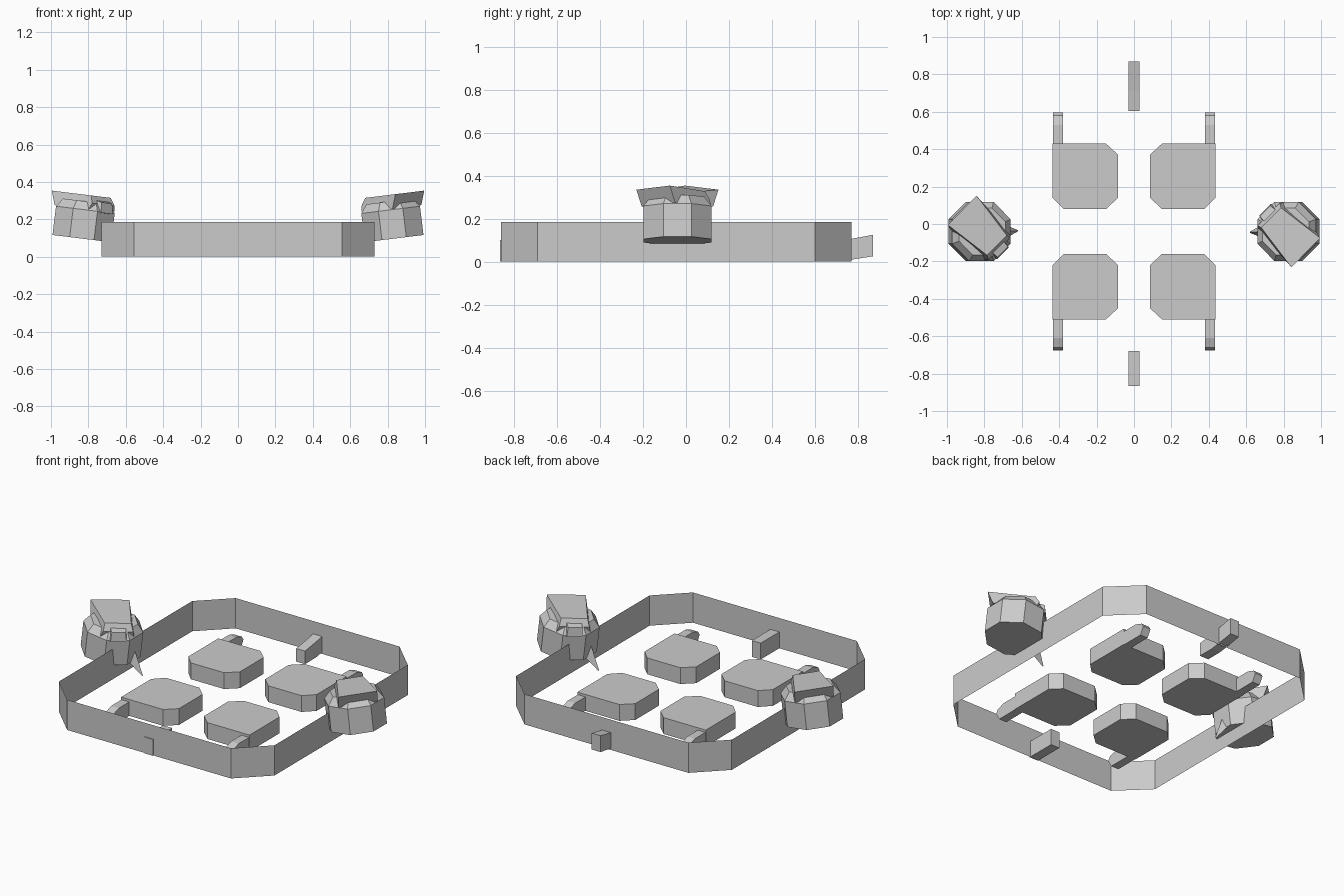
import bpy, bmesh, math
from mathutils import Matrix, Vector

cube = bpy.data.objects.get("Cube")
if cube:
    bpy.data.objects.remove(cube, do_unlink=True)

grey = bpy.data.materials.new("plain grey")
grey.use_nodes = True
grey.diffuse_color = (0.6, 0.6, 0.6, 1)
grey.node_tree.nodes["Principled BSDF"].inputs["Base Color"].default_value = (0.6, 0.6, 0.6, 1)

CENTRE_Y = -0.04


def make(name, rings, matrix=Matrix(), caps=True):
    """Join equal-length rings of points into a flat-shaded skin."""
    bm = bmesh.new()
    loops = [[bm.verts.new(matrix @ Vector(p)) for p in ring] for ring in rings]
    n = len(loops[0])
    for a, b in zip(loops, loops[1:]):
        for i in range(n):
            j = (i + 1) % n
            bm.faces.new((a[i], a[j], b[j], b[i]))
    if caps:
        bm.faces.new(loops[0][::-1])
        bm.faces.new(loops[-1])
    bmesh.ops.recalc_face_normals(bm, faces=bm.faces)
    mesh = bpy.data.meshes.new(name)
    bm.to_mesh(mesh)
    bm.free()
    mesh.materials.append(grey)
    obj = bpy.data.objects.new(name, mesh)
    bpy.context.collection.objects.link(obj)
    return obj


def slab(name, outline, z0, z1, caps=True):
    return make(name, [[(x, y, z) for x, y in outline] for z in (z0, z1)], caps=caps)


def side_profile(name, profile, x0, x1):
    return make(name, [[(x, y, z) for y, z in profile] for x in (x0, x1)])


# Thin open boundary wall with cut corners
quarter = [(0.73, 0.645), (0.555, 0.815)]
outline = []
for sx, sy in ((1, 1), (-1, 1), (-1, -1), (1, -1)):
    points = quarter if sx * sy > 0 else quarter[::-1]
    outline += [(sx * x, sy * y - 0.045) for x, y in points]
slab("boundary_wall", outline, 0, 0.185, caps=False)

# Four pads, each with a drooping arm along its outer edge
pad = [(0.085, 0.18), (0.15, 0.12), (0.375, 0.12), (0.435, 0.18),
       (0.435, 0.47), (0.15, 0.47), (0.085, 0.41)]
arm = [(0.45, 0), (0.61, 0), (0.635, 0.045), (0.62, 0.068), (0.57, 0.085), (0.45, 0.085)]
for sy, end in ((-1, "front"), (1, "back")):
    for sx, side in ((-1, "right"), (1, "left")):
        slab(f"{end}_{side}_pad", [(sx * x, sy * y + CENTRE_Y) for x, y in pad], 0, 0.1)
        side_profile(f"{end}_{side}_arm", [(sy * y + CENTRE_Y, z) for y, z in arm],
                     sx * 0.38, sx * 0.432)

# Pegs through the wall
side_profile("front_peg", [(-0.865, 0), (-0.68, 0), (-0.68, 0.1), (-0.865, 0.1)], -0.03, 0.03)
side_profile("back_peg", [(0.605, 0), (0.71, 0), (0.87, 0.025), (0.87, 0.125),
                          (0.71, 0.095), (0.605, 0.08)], -0.03, 0.03)


def octagon(radius, z):
    r = radius / math.cos(math.pi / 8)
    return [(r * math.cos(a), r * math.sin(a), z)
            for a in (math.pi / 8 + i * math.pi / 4 for i in range(8))]


def strip(profile, half_widths):
    """Rings across the width, so the ends of the profile may taper."""
    return [[(u, s * w, z) for (u, z), w in zip(profile, half_widths)] for s in (-1, 1)]


# Two tilted turrets, turned half a circle from each other
for side, turn in (("right", 0), ("left", math.pi)):
    spin = Matrix.Translation((0, CENTRE_Y, 0)) @ Matrix.Rotation(turn, 4, "Z")
    base = spin @ Matrix.Translation((-0.835, 0, 0.097)) @ Matrix.Rotation(math.radians(7), 4, "Y")
    head = base @ Matrix.Rotation(-math.pi / 4, 4, "Z")
    make(f"{side}_turret_body",
         [octagon(0.158, 0), octagon(0.158, 0.155), octagon(0.125, 0.2)], base)
    # Head with an overhanging back and a sloping nose
    make(f"{side}_turret_head", strip(
        [(-0.125, 0.16), (0.12, 0.15), (0.13, 0.195), (0.105, 0.235), (-0.16, 0.235)],
        [0.11, 0.1, 0.085, 0.075, 0.11]), head)
    make(f"{side}_turret_visor", strip(
        [(0.1, 0.14), (0.165, 0.15), (0.155, 0.205), (0.1, 0.215)],
        [0.06, 0.045, 0.04, 0.045]), head)
    # Inner claw reaching down to the ground
    make(f"{side}_turret_claw",
         [[(-0.7, -0.045, 0.1), (-0.68, 0, 0.165), (-0.7, 0.04, 0.1)],
          [(-0.622, 0, 0), (-0.62, 0.004, 0.004), (-0.622, 0.008, 0)]], spin)
